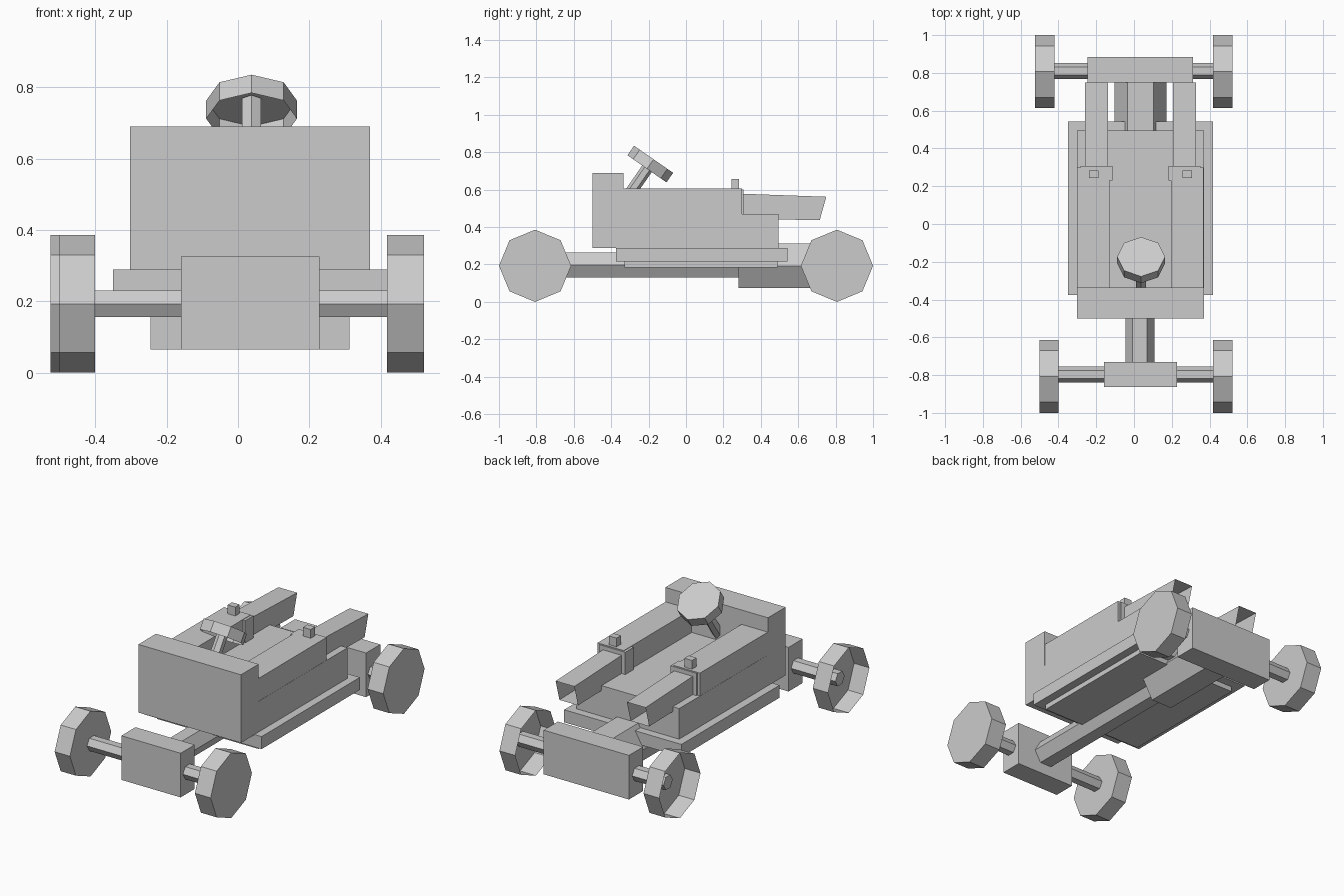
import bpy, bmesh
from math import pi
from mathutils import Vector, Matrix

if "Cube" in bpy.data.objects:
    bpy.data.objects.remove(bpy.data.objects["Cube"])

MID = 0.034  # centre line of the bodywork


def make(name, bm):
    bmesh.ops.recalc_face_normals(bm, faces=bm.faces)
    me = bpy.data.meshes.new(name)
    bm.to_mesh(me)
    bm.free()
    ob = bpy.data.objects.new(name, me)
    bpy.context.collection.objects.link(ob)
    return ob


def prism(name, pts, x0, x1, open_edge=None):
    """Side profile (y, z) swept from x0 to x1; one side face may be left open."""
    bm = bmesh.new()
    a = [bm.verts.new((x0, y, z)) for y, z in pts]
    b = [bm.verts.new((x1, y, z)) for y, z in pts]
    bm.faces.new(a)
    bm.faces.new(b)
    n = len(pts)
    for i in range(n):
        if i != open_edge:
            j = (i + 1) % n
            bm.faces.new((a[i], a[j], b[j], b[i]))
    return make(name, bm)


def box(name, x0, x1, y0, y1, z0, z1):
    return prism(name, [(y0, z0), (y1, z0), (y1, z1), (y0, z1)], x0, x1)


def rod(name, start, end, r, sides, ref, open_start=False):
    """Faceted rod between two points; one corner of its section points along ref."""
    start, end = Vector(start), Vector(end)
    axis = (end - start).normalized()
    u = Vector(ref)
    u = (u - axis * u.dot(axis)).normalized()
    bm = bmesh.new()
    rings = []
    for p in (start, end):
        rings.append([bm.verts.new(p + Matrix.Rotation(2 * pi * i / sides, 3, axis) @ u * r)
                      for i in range(sides)])
    a, b = rings
    for i in range(sides):
        j = (i + 1) % sides
        bm.faces.new((a[i], a[j], b[j], b[i]))
    bm.faces.new(b)
    if not open_start:
        bm.faces.new(a)
    return make(name, bm)


# Wheels: octagonal drums open on the -x side
AXLE_Z = 0.193
for name, x0, x1, y in (("front_left_wheel", -0.5, -0.4, -0.807),
                        ("front_right_wheel", 0.418, 0.521, -0.807),
                        ("rear_left_wheel", -0.525, -0.422, 0.807),
                        ("rear_right_wheel", 0.418, 0.521, 0.807)):
    rod(name, (x0, y, AXLE_Z), (x1, y, AXLE_Z), 0.193, 8, (0, 0, 1), open_start=True)

# Axles and the gearbox blocks around them
for name, y in (("front_axle", -0.797), ("rear_axle", 0.81)):
    rod(name, (-0.45, y, AXLE_Z), (0.515, y, AXLE_Z), 0.043, 6, (0, 1, 0))
box("front_axle_block", -0.16, 0.228, -0.862, -0.73, 0.065, 0.326)
box("rear_axle_block", -0.245, 0.313, 0.75, 0.883, 0.065, 0.326)

# Hexagonal spine beams
rod("front_spine", (0.031, -0.75, 0.197), (0.031, 0.3, 0.197), 0.077, 6, (1, 0, 0))
rod("rear_spine", (0.035, 0.28, 0.193), (0.035, 0.77, 0.193), 0.138, 6, (1, 0, 0))

# Floor boards
box("floor_board", -0.35, 0.417, -0.375, 0.543, 0.215, 0.289)
box("lower_board", -0.3, 0.367, -0.33, 0.49, 0.185, 0.22)

# Body with raised dashboard
prism("body", [(-0.5, 0.287), (-0.5, 0.69), (-0.335, 0.69), (-0.335, 0.47),
               (0.495, 0.47), (0.495, 0.287)], -0.302, 0.37)

# Paired side rails, collars, open-ended tubes and pegs
for side, s in (("left", -1), ("right", 1)):
    def mx(d):
        return MID + s * d
    box(side + "_rail", mx(0.163), mx(0.335), -0.336, 0.3, 0.468, 0.605)
    box(side + "_collar", mx(0.148), mx(0.318), 0.23, 0.308, 0.45, 0.602)
    prism(side + "_tube", [(0.25, 0.445), (0.715, 0.437), (0.75, 0.562), (0.25, 0.58)],
          mx(0.172), mx(0.294), open_edge=1)
    box(side + "_peg", mx(0.222), mx(0.272), 0.243, 0.284, 0.59, 0.657)

# Steering wheel, hollow underneath, on a hexagonal column
n = Vector((0, 0.57, 0.822)).normalized()
c = Vector((0.038, -0.191, 0.737))
rod("steering_wheel", c - n * 0.031, c + n * 0.031, 0.127, 8, (1, 0, 0), open_start=True)
rod("steering_column", c - n * 0.31, c + n * 0.028, 0.031, 6, (0, 1, -0.69))
